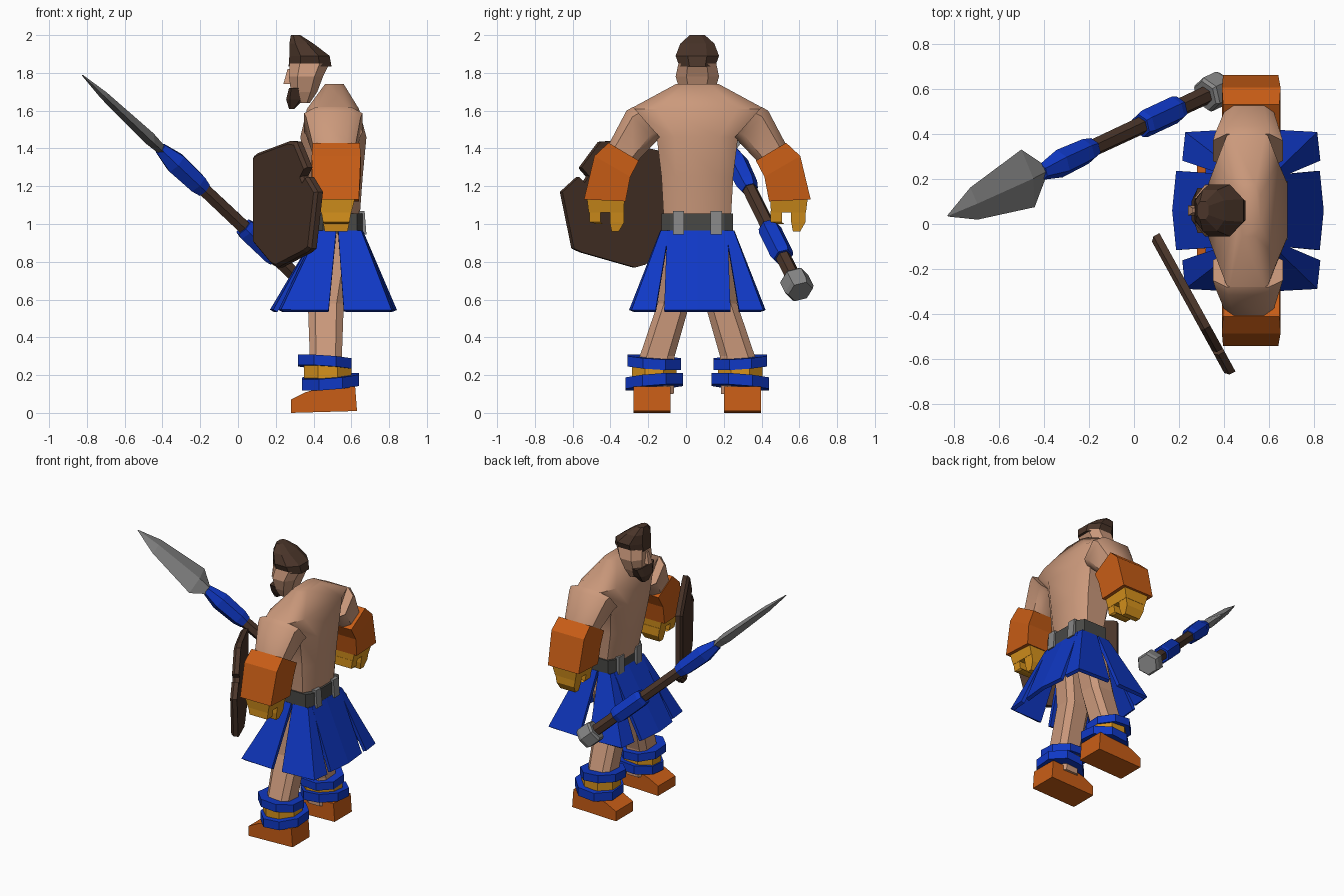
import bpy, bmesh, math
from mathutils import Vector

if "Cube" in bpy.data.objects:
    bpy.data.objects.remove(bpy.data.objects["Cube"])

MID = 0.06  # symmetry line of the body in y


def mat(name, r, g, b):
    m = bpy.data.materials.new(name)
    m.diffuse_color = (r, g, b, 1)
    m.use_nodes = True
    m.node_tree.nodes["Principled BSDF"].inputs["Base Color"].default_value = m.diffuse_color
    return m


SKIN = mat("skin", .60, .32, .20)
ORANGE = mat("orange leather", .58, .11, .008)
BLUE = mat("blue cloth", .005, .04, .56)
GOLD = mat("gold", .68, .29, .012)
BROWN = mat("dark brown", .07, .036, .023)
IRON = mat("dark iron", .065, .065, .06)
STEEL = mat("steel", .24, .24, .24)


def make(name, verts, faces, m, smooth=0, y=MID):
    """Mesh object from points and faces, with outward normals."""
    bm = bmesh.new()
    vs = [bm.verts.new(v) for v in verts]
    for f in faces:
        bm.faces.new([vs[i] for i in f])
    bmesh.ops.recalc_face_normals(bm, faces=bm.faces)
    me = bpy.data.meshes.new(name)
    bm.to_mesh(me)
    bm.free()
    me.materials.append(m)
    ob = bpy.data.objects.new(name, me)
    bpy.context.collection.objects.link(ob)
    ob.location.y = y
    if smooth:
        bpy.ops.object.select_all(action='DESELECT')
        ob.select_set(True)
        bpy.context.view_layer.objects.active = ob
        bpy.ops.object.shade_smooth_by_angle(angle=math.radians(smooth))
    return ob


def loft(name, rings, m, smooth=0, y=MID):
    """Skin a stack of equal rings and cap both ends."""
    n = len(rings[0])
    faces = [(k * n + i, k * n + (i + 1) % n, (k + 1) * n + (i + 1) % n, (k + 1) * n + i)
             for k in range(len(rings) - 1) for i in range(n)]
    faces += [tuple(range(n)), tuple(range((len(rings) - 1) * n, len(rings) * n))]
    return make(name, [p for r in rings for p in r], faces, m, smooth, y)


def sec(y0, z0, y1, z1, x0, x1, c=0.0, s=1):
    """Rectangle from (y0,z0) to (y1,z1) by x0..x1; c is the corner cut fraction."""
    uv = [(0, 0), (1, 0), (1, 1), (0, 1)]
    if c:
        uv = [(c, 0), (1 - c, 0), (1, c), (1, 1 - c), (1 - c, 1), (c, 1), (0, 1 - c), (0, c)]
    return [(x0 + (x1 - x0) * v, s * (y0 + (y1 - y0) * u), z0 + (z1 - z0) * u) for u, v in uv]


def flat(z, h, x0, x1, c=0.0, cy=0.0):
    return sec(cy - h, z, cy + h, z, x0, x1, c)


# Torso
loft("torso", [flat(.98, .175, .43, .64, .2), flat(1.25, .19, .37, .66, .2),
               flat(1.46, .215, .33, .68, .22), flat(1.61, .355, .365, .64, .2),
               flat(1.74, .115, .46, .56, .2)], SKIN, 50)

# Head, hair, beard
loft("head", [flat(1.64, .06, .32, .38, .25), flat(1.70, .09, .28, .42, .25),
              flat(1.78, .115, .27, .45, .25), flat(1.85, .10, .275, .485, .25)], SKIN)
loft("hair", [flat(1.835, .095, .268, .495, .28), flat(1.89, .115, .272, .485, .28),
              flat(1.955, .09, .272, .40, .25), flat(2.0, .04, .28, .33, .25)], BROWN)
loft("beard", [flat(1.61, .035, .27, .30, .2), flat(1.66, .07, .255, .35, .2),
               flat(1.72, .10, .27, .33, .2)], BROWN)
loft("nose", [flat(1.74, .022, .24, .29), flat(1.82, .01, .262, .29)], SKIN)

# Belt with clasps front and back
loft("belt", [flat(.95, .19, .42, .66, .12), flat(1.055, .19, .42, .66, .12)], IRON)
for cy in (-.10, .10):
    for x0, x1, tag in ((.64, .68, "back"), (.40, .44, "front")):
        loft(tag + "_belt_clasp", [flat(.945, .03, x0, x1, 0, cy),
                                   flat(1.07, .03, x0, x1 - .01, 0, cy)], STEEL)


# Skirt panels
def panel(name, top, bottom):
    n = len(top)
    pts = [(x, y, .96) for x, y in top] + [(x, y, .54) for x, y in bottom]
    ob = make(name, pts, [(i, i + 1, n + i + 1, n + i) for i in range(n - 1)], BLUE)
    sol = ob.modifiers.new("thickness", 'SOLIDIFY')
    sol.thickness = .025
    sol.offset = 0


for sx, tag in ((1, "back"), (-1, "front")):
    panel(tag + "_skirt_panel", [(.54 + sx * .11, y) for y in (-.16, 0, .16)],
          [(.505 + sx * (.325 - abs(y) * .1), y) for y in (-.175, 0, .175)])
    for sy in (1, -1):
        panel(tag + "_corner_skirt_panel",
              [(.525 + sx * .005, sy * .185), (.54 + sx * .105, sy * .185), (.54 + sx * .11, sy * .15)],
              [(.52 + sx * .04, sy * .35), (.52 + sx * .285, sy * .34), (.52 + sx * .295, sy * .22)])

for s, side in ((1, "right"), (-1, "left")):
    # Arm, bracer, hand
    loft(side + "_arm", [sec(.19, 1.45, .34, 1.62, .35, .66, .2, s),
                         sec(.215, 1.44, .375, 1.60, .36, .65, .2, s),
                         sec(.31, 1.34, .47, 1.42, .40, .62, .2, s),
                         sec(.39, 1.22, .54, 1.24, .42, .61, .2, s)], SKIN, 50)
    loft(side + "_bracer", [sec(.31, 1.335, .47, 1.43, .395, .645, 0, s),
                            sec(.355, 1.25, .545, 1.36, .39, .65, 0, s),
                            sec(.38, 1.12, .60, 1.13, .395, .64, 0, s)], ORANGE)
    loft(side + "_hand", [sec(.385, 1.14, .585, 1.14, .42, .62, 0, s),
                          sec(.39, 1.06, .575, 1.06, .44, .60, 0, s)], GOLD)
    for dy, h, z, tip, tag in ((.055, .038, .96, .045, "fingers"), (-.062, .03, 1.0, -.035, "thumb")):
        loft(f"{side}_{tag}", [flat(1.07, h, .44, .60, 0, s * .48 + dy),
                               flat(1.01, h, .45, .59, 0, s * .48 + dy),
                               flat(z, h * .5, .46, .58, 0, s * .48 + tip)], GOLD)

    # Leg and shoe
    loft(side + "_leg", [sec(.125, .10, .30, .10, .40, .55, .2, s),
                         sec(.12, .30, .305, .30, .38, .55, .2, s),
                         sec(.04, .58, .21, .58, .37, .56, .2, s),
                         sec(.005, .96, .175, .96, .43, .62, .2, s)], SKIN)
    y0, y1 = .142, .338
    prof = [(.28, 0), (.63, .01), (.62, .14), (.43, .13), (.36, .11), (.28, .07)]
    loft(side + "_shoe", [[(x, s * y, z) for x, z in prof] for y in (y0, y1)], ORANGE)

    # Ankle bands, eight sided and slightly tilted
    for tag, z0, z1, hx, hy, cx, m in (("lower_band", .135, .195, .15, .152, .49, BLUE),
                                       ("gold_band", .17, .27, .125, .118, .475, GOLD),
                                       ("upper_band", .24, .295, .142, .142, .46, BLUE)):
        rings = []
        for z in (z0, z1):
            ring = []
            for i in range(8):
                a = math.radians(22.5 + 45 * i)
                u, v = math.cos(a) / .924, math.sin(a) / .924
                ring.append((cx + hx * u, s * (.228 + hy * v), z + .012 * (u - v) * (1 if z0 < .15 else -.8)))
            rings.append(ring)
        loft(f"{side}_ankle_{tag}", rings, m)

# Shield: notched vertical plate held at an angle
outline = [(0, .90), (0, 1.36), (.04, 1.375), (.40, 1.44), (.47, 1.435), (.585, 1.30), (.54, 1.255),
           (.565, 1.22), (.60, 1.25), (.70, 1.17), (.63, .87), (.58, .85), (.26, .77), (.20, .785)]
along, out = Vector((.482, -.876, 0)), Vector((-.876, -.482, 0))
base = Vector((.095, -.05, 0))
loft("shield", [[base + along * (.34 + (u - .34) * k) + out * t + Vector((0, 0, 1.1 + (z - 1.1) * k))
                 for u, z in outline] for t, k in ((-.02, 1), (.01, 1), (.027, .95))], BROWN, 0, 0)

# Spear
AX = Vector((-1, -.467, .95)).normalized()
WIDE = Vector((-.06, .26, .065))
WIDE = (WIDE - AX * WIDE.dot(AX)).normalized()
THIN = AX.cross(WIDE)


def on_axis(x):
    return Vector((x, .422 + .467 * x, 1.013 - .94 * x))


def rod(name, stations, n, m):
    loft(name, [[on_axis(x) + r * (WIDE * math.cos(i * math.tau / n) + THIN * math.sin(i * math.tau / n))
                 for i in range(n)] for x, r in stations], m, 0, 0)


rod("spear_shaft", [(.34, .042), (-.38, .038)], 6, BROWN)
rod("spear_butt", [(.395, .068), (.38, .08), (.325, .08), (.315, .068)], 6, STEEL)
rod("spear_grip", [(.20, .054), (.18, .062), (.05, .062), (.03, .054)], 6, BLUE)
rod("spear_collar", [(-.18, .045), (-.215, .058), (-.33, .064), (-.41, .036)], 6, BLUE)
loft("spear_blade", [[on_axis(x) + WIDE * w, on_axis(x) + THIN * t,
                      on_axis(x) - WIDE * w, on_axis(x) - THIN * t]
                     for x, w, t in ((-.40, .035, .025), (-.47, .135, .034),
                                     (-.71, .075, .022), (-.825, .004, .003))], STEEL, 0, 0)
